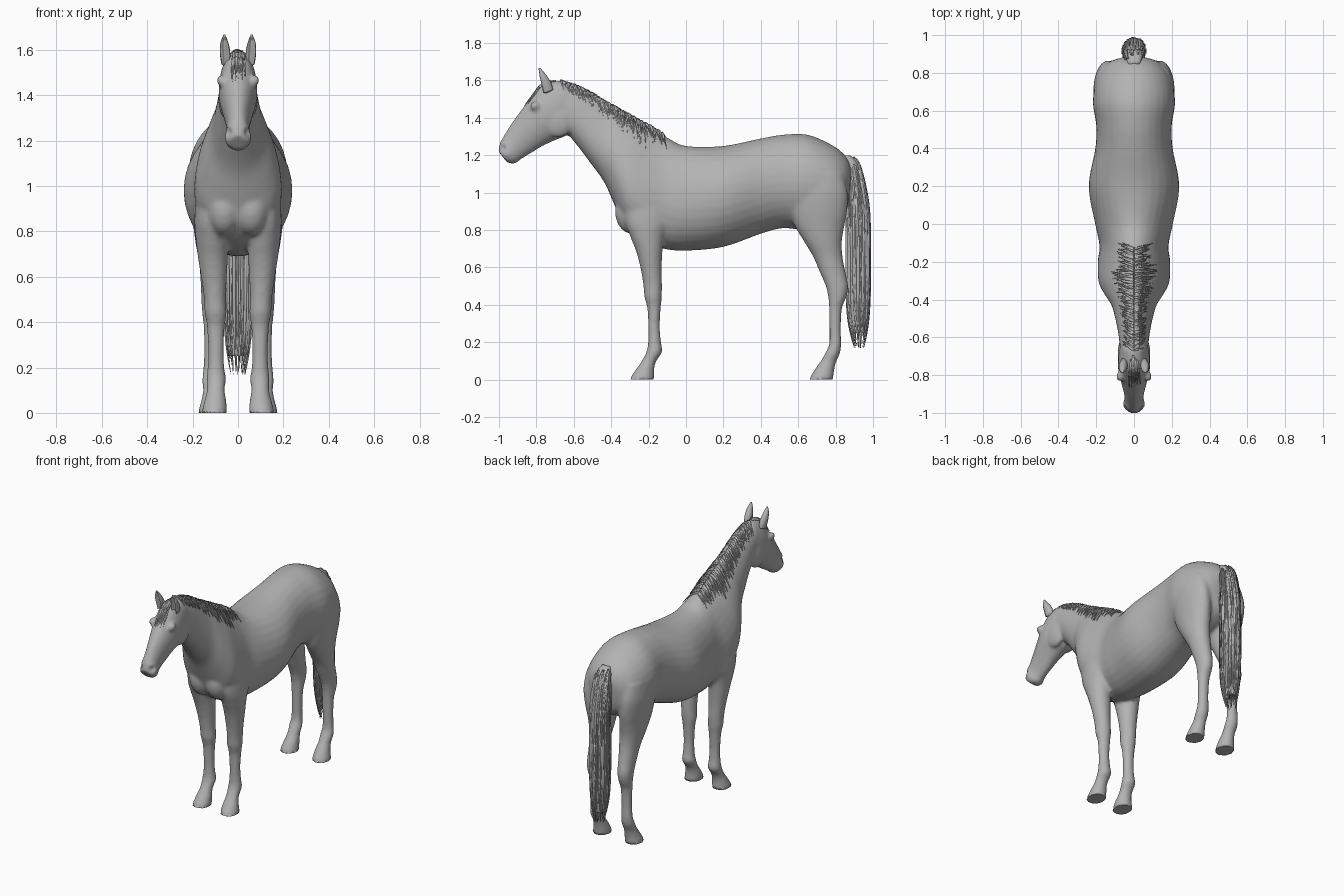
import bpy, bmesh, math, random
from mathutils import Vector, Matrix

random.seed(7)
cube = bpy.data.objects.get("Cube")
if cube:
    bpy.data.objects.remove(cube, do_unlink=True)

grey = bpy.data.materials.new("grey coat")
grey.use_nodes = True
grey.diffuse_color = (0.45, 0.45, 0.45, 1)
shader = next(n for n in grey.node_tree.nodes if n.type == "BSDF_PRINCIPLED")
shader.inputs["Base Color"].default_value = grey.diffuse_color
shader.inputs["Roughness"].default_value = 0.8


# A station is an oval section: first point (y, z), opposite point (y, z),
# x limits, and how much the first end is narrowed.
def spine(rows):
    return [(ya, za, yb, zb, -w, w, k) for ya, za, yb, zb, w, k in rows]


def column(rows, side=1):
    return [(y0, z, y1, z, x0 * side, x1 * side, 0) for z, y0, y1, x0, x1 in rows]


def blend(stations, t):
    """Smooth interpolation between stations."""
    last = len(stations) - 1
    t = min(max(t, 0), last)
    i = min(int(t), last - 1)
    f = t - i
    p, q, r, s = (stations[min(max(j, 0), last)] for j in range(i - 1, i + 3))
    return [b + 0.5 * f * (c - a + f * (2 * a - 5 * b + 4 * c - d + f * (3 * (b - c) + d - a)))
            for a, b, c, d in zip(p, q, r, s)]


def on_section(stations, t, angle, scale=1.0):
    ya, za, yb, zb, x0, x1, k = blend(stations, t)
    c, s = math.cos(angle) * scale, math.sin(angle) * scale
    return Vector(((x0 + x1) / 2 + (x1 - x0) / 2 * s * (1 - k * c),
                   (ya + yb) / 2 + (ya - yb) / 2 * c,
                   (za + zb) / 2 + (za - zb) / 2 * c))


def skin(bm, rings):
    rings = [[bm.verts.new(p) for p in ring] for ring in rings]
    n = len(rings[0])
    for a, b in zip(rings, rings[1:]):
        for i in range(n):
            j = (i + 1) % n
            bm.faces.new((a[i], a[j], b[j], b[i]))
    bm.faces.new(rings[0])
    bm.faces.new(rings[-1])
    return rings


def loft(bm, stations, sides=24, steps=5):
    count = (len(stations) - 1) * steps
    return skin(bm, [[on_section(stations, i / steps, math.tau * j / sides) for j in range(sides)]
                     for i in range(count + 1)])


def strand(bm, stations, t0, t1, a0, a1, radius, lift=1.03, segs=8):
    """Tapered lock of hair lying on a lofted surface."""
    path = [on_section(stations, t0 + (t1 - t0) * i / segs, a0 + (a1 - a0) * i / segs, lift)
            for i in range(segs + 1)]
    rings = []
    for i, p in enumerate(path):
        along = (path[min(i + 1, segs)] - path[max(i - 1, 0)]).normalized()
        u = along.orthogonal().normalized()
        v = along.cross(u)
        r = radius * (1.05 - (i / segs) ** 2)
        rings.append([p + r * (u * math.cos(q) + v * math.sin(q))
                      for q in (0, math.tau / 4, math.tau / 2, math.tau * 3 / 4)])
    skin(bm, rings)


def ball(bm, centre, size):
    place = Matrix.Translation(centre) @ Matrix.Diagonal((*size, 1))
    bmesh.ops.create_uvsphere(bm, u_segments=20, v_segments=12, radius=1, matrix=place)


def finish(bm, name):
    bmesh.ops.recalc_face_normals(bm, faces=bm.faces)
    mesh = bpy.data.meshes.new(name)
    bm.to_mesh(mesh)
    bm.free()
    mesh.materials.append(grey)
    mesh.shade_smooth()
    obj = bpy.data.objects.new(name, mesh)
    bpy.context.collection.objects.link(obj)
    return obj


# Rump to poll
trunk = spine([
    (.885, 1.14, .875, 1, .07, 0), (.85, 1.2, .855, .9, .14, 0),
    (.78, 1.255, .78, .84, .195, 0), (.65, 1.31, .65, .8, .218, 0),
    (.52, 1.31, .52, .81, .2, 0), (.4, 1.29, .4, .78, .205, 0),
    (.2, 1.25, .2, .71, .24, 0), (0, 1.25, 0, .69, .205, .1),
    (-.1, 1.295, -.12, .7, .18, .2), (-.18, 1.34, -.24, .74, .185, .3),
    (-.27, 1.39, -.33, .82, .18, .3), (-.35, 1.435, -.385, .94, .15, .3),
    (-.42, 1.475, -.44, 1.06, .115, .25), (-.5, 1.525, -.52, 1.17, .095, .2),
    (-.58, 1.565, -.58, 1.25, .083, .1), (-.67, 1.595, -.63, 1.31, .075, 0)])

# Poll to muzzle
head = spine([
    (-.67, 1.6, -.6, 1.38, .07, 0), (-.765, 1.58, -.635, 1.31, .083, 0),
    (-.82, 1.52, -.7, 1.28, .085, 0), (-.875, 1.45, -.765, 1.25, .072, 0),
    (-.93, 1.375, -.83, 1.21, .056, 0), (-.968, 1.315, -.88, 1.18, .05, 0),
    (-.995, 1.265, -.915, 1.155, .058, 0), (-1.003, 1.22, -.955, 1.16, .046, 0)])

# Shoulder to hoof
fore_leg = [
    (1, -.33, -.08, .08, .185), (.85, -.325, -.09, .06, .192),
    (.77, -.3, -.115, .045, .187), (.68, -.265, -.126, .045, .176),
    (.58, -.24, -.13, .05, .16), (.5, -.228, -.128, .053, .15),
    (.44, -.222, -.13, .05, .147), (.38, -.207, -.135, .058, .137),
    (.28, -.202, -.14, .063, .132), (.2, -.203, -.133, .06, .134),
    (.15, -.212, -.127, .053, .14), (.1, -.237, -.158, .058, .138),
    (.055, -.268, -.17, .052, .148), (0, -.305, -.168, .046, .162)]

# Hip to hoof
hind_leg = [
    (1.1, .56, .84, .07, .205), (1, .55, .865, .06, .215),
    (.9, .56, .862, .05, .208), (.82, .583, .847, .045, .197),
    (.74, .63, .834, .045, .186), (.66, .678, .837, .05, .172),
    (.58, .713, .852, .06, .165), (.5, .747, .868, .067, .162),
    (.44, .76, .857, .072, .158), (.38, .765, .834, .077, .152),
    (.27, .767, .828, .082, .15), (.19, .765, .83, .08, .154),
    (.14, .743, .823, .075, .158), (.1, .72, .805, .077, .154),
    (.055, .688, .793, .07, .162), (0, .655, .787, .063, .177)]

# Body: the overlapping forms are fused into one skin
bm = bmesh.new()
loft(bm, trunk, 32)
loft(bm, head)
for side in (-1, 1):
    loft(bm, column(fore_leg, side))
    loft(bm, column(hind_leg, side))
    ball(bm, (side * .052, -.685, 1.385), (.035, .085, .09))      # cheek
    ball(bm, (side * .074, -.808, 1.465), (.02, .028, .024))      # eye
    ball(bm, (side * .06, -.29, .9), (.08, .09, .12))             # breast
body = finish(bm, "body")
fuse = body.modifiers.new("fuse", "REMESH")
fuse.mode = "VOXEL"
fuse.voxel_size = 0.011
relax = body.modifiers.new("relax", "SMOOTH")
relax.factor = 0.5
relax.iterations = 5
graph = bpy.context.evaluated_depsgraph_get()
fused = bpy.data.meshes.new_from_object(body.evaluated_get(graph))
body.modifiers.clear()
body.data = fused
if not fused.materials:
    fused.materials.append(grey)
fused.shade_smooth()

# Nostril hollows and flat soles
for v in fused.vertices:
    side = 1 if v.co.x > 0 else -1
    gap = (v.co - Vector((side * .042, -.978, 1.235))).length / .026
    if gap < 1:
        v.co += Vector((-side, 1, 0)) * .012 * (1 - gap)
    if v.co.z < .014:
        v.co.z = 0

# Ears with a hollow front
for side, name in ((1, "left_ear"), (-1, "right_ear")):
    bm = bmesh.new()
    rows = [(-.77, 1.53, -.71, 1.55, .035, .074, 0), (-.783, 1.585, -.722, 1.59, .034, .08, 0),
            (-.79, 1.63, -.748, 1.63, .042, .078, 0), (-.788, 1.667, -.78, 1.667, .056, .064, 0)]
    rings = loft(bm, [(*r[:4], r[4] * side, r[5] * side, 0) for r in rows], 16)
    for ring in rings[:-3]:
        for i, push in ((0, .03), (1, .022), (-1, .022)):
            ring[i].co.y += push
    finish(bm, name)

# Mane: locks hang from the crest on both sides
bm = bmesh.new()
for side in (-1, 1):
    for i in range(130):
        t = 8.3 + 6.7 * (i + random.random()) / 130
        reach = random.uniform(.55, .95) * (1 if t > 9.5 else .75)
        strand(bm, trunk, t, t - random.uniform(.1, .5), side * .02, side * reach,
               random.uniform(.005, .009), random.uniform(1, 1.035))
finish(bm, "mane")

# Forelock
bm = bmesh.new()
for i in range(22):
    a = random.uniform(-.45, .45)
    strand(bm, head, random.uniform(.3, .9), random.uniform(1.8, 2.9), a * .6, a,
           random.uniform(.004, .007), 1.02)
finish(bm, "forelock")

# Tail: solid core wrapped in long locks
tail = column([
    (1.2, .83, .875, -.03, .03), (1.16, .85, .92, -.045, .045),
    (1.05, .864, .952, -.055, .055), (.9, .862, .975, -.056, .056),
    (.7, .86, .98, -.057, .057), (.5, .86, .98, -.057, .057),
    (.35, .865, .975, -.053, .053), (.25, .88, .965, -.043, .043),
    (.17, .9, .95, -.03, .03)])
bm = bmesh.new()
loft(bm, tail[:-1], 20)
for i in range(120):
    a = math.tau * (i + random.random()) / 120
    start = random.uniform(.3, 4)
    strand(bm, tail, start, min(8, start + random.uniform(3, 7)), a, a + random.uniform(-.25, .25),
           random.uniform(.005, .009), random.uniform(1, 1.08), 14)
finish(bm, "tail")
